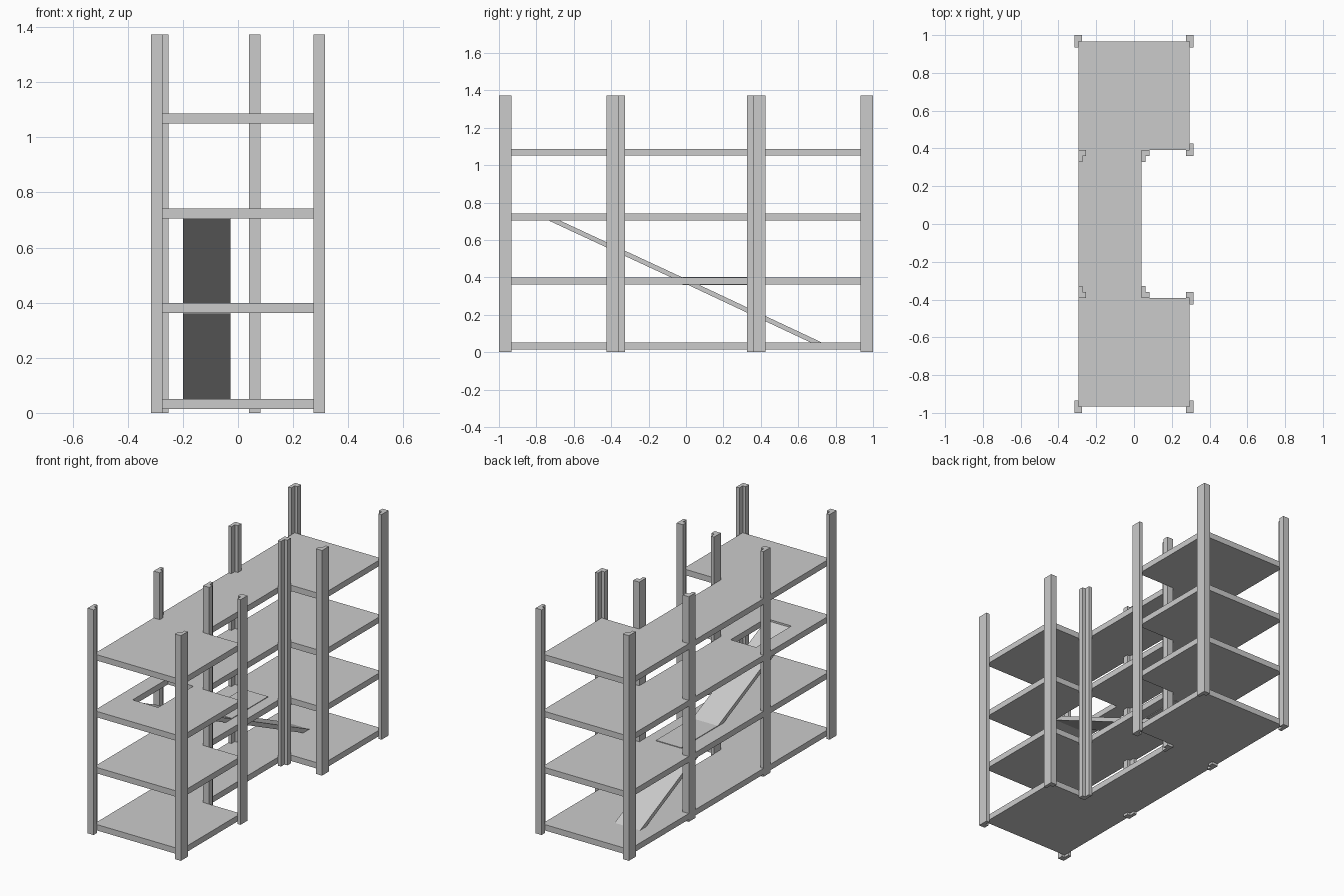
import bpy, bmesh
from mathutils import Vector

if "Cube" in bpy.data.objects:
    bpy.data.objects.remove(bpy.data.objects["Cube"])


def prism(name, outline, depth):
    """Extrude a closed 3D outline along a depth vector."""
    bm = bmesh.new()
    face = bm.faces.new([bm.verts.new(p) for p in outline])
    ext = bmesh.ops.extrude_face_region(bm, geom=[face])
    verts = [g for g in ext["geom"] if isinstance(g, bmesh.types.BMVert)]
    bmesh.ops.translate(bm, verts=verts, vec=Vector(depth))
    bmesh.ops.recalc_face_normals(bm, faces=bm.faces)
    mesh = bpy.data.meshes.new(name)
    bm.to_mesh(mesh)
    bm.free()
    ob = bpy.data.objects.new(name, mesh)
    bpy.context.collection.objects.link(ob)
    return ob


def box(name, x0, x1, y0, y1, z0, z1):
    return prism(name, [(x0, y0, z0), (x1, y0, z0), (x1, y1, z0), (x0, y1, z0)],
                 (0, 0, z1 - z0))


HEIGHT = 1.373
LEG_X, LEG_Y = 0.041, 0.066      # overall angle-post size
WALL_X, WALL_Y = 0.021, 0.033    # angle-post wall thickness


def angle_post(name, x, y, dx, dy):
    """L-section post; (x, y) is its outer corner, (dx, dy) the leg directions."""
    profile = [(0, 0), (LEG_X, 0), (LEG_X, WALL_Y), (WALL_X, WALL_Y),
               (WALL_X, LEG_Y), (0, LEG_Y)]
    prism(name, [(x + dx * u, y + dy * v, 0) for u, v in profile], (0, 0, HEIGHT))


# Upright posts, mirrored front to back
for side, s in (("front", -1), ("back", 1)):
    angle_post(side + "_left_corner_post", -0.315, s, 1, -s)
    angle_post(side + "_right_corner_post", 0.315, s, -1, -s)
    angle_post(side + "_recess_outer_post", 0.315, s * 0.36, -1, s)
    angle_post(side + "_recess_inner_post", 0.04, s * 0.393, 1, -s)
    angle_post(side + "_left_middle_post", -0.294, s * 0.393, 1, -s)

# C-shaped decks
X, Y, NX, NY = 0.294, 0.967, 0.04, 0.393
deck_outline = [(-X, -Y), (X, -Y), (X, -NY), (NX, -NY),
                (NX, NY), (X, NY), (X, Y), (-X, Y)]
decks = [prism(f"deck_{i + 1}", [(x, y, z) for x, y in deck_outline], (0, 0, 0.036))
         for i, z in enumerate((0.015, 0.363, 0.705, 1.051))]

# Opening in the third deck at the head of the upper ramp
RX0, RX1 = -0.2, -0.028
cutter = box("opening_cutter", RX0, RX1, -0.73, -0.39, 0.65, 0.8)
cutter.hide_render = True
cutter.hide_set(True)
cut = decks[2].modifiers.new("opening", "BOOLEAN")
cut.operation = "DIFFERENCE"
cut.object = cutter

# Landing panel on the second deck
box("landing_panel", RX0, RX1, -0.02, 0.33, 0.359, 0.403)


# Sloping ramps
def ramp(name, y0, z0, y1, z1, t=0.028):
    side = [(y0, z0), (y1, z1), (y1, z1 - t), (y0, z0 - t)]
    prism(name, [(RX0, y, z) for y, z in side], (RX1 - RX0, 0, 0))


ramp("upper_ramp", -0.73, 0.73, 0.0, 0.391)
ramp("lower_ramp", 0.0, 0.393, 0.73, 0.05)
